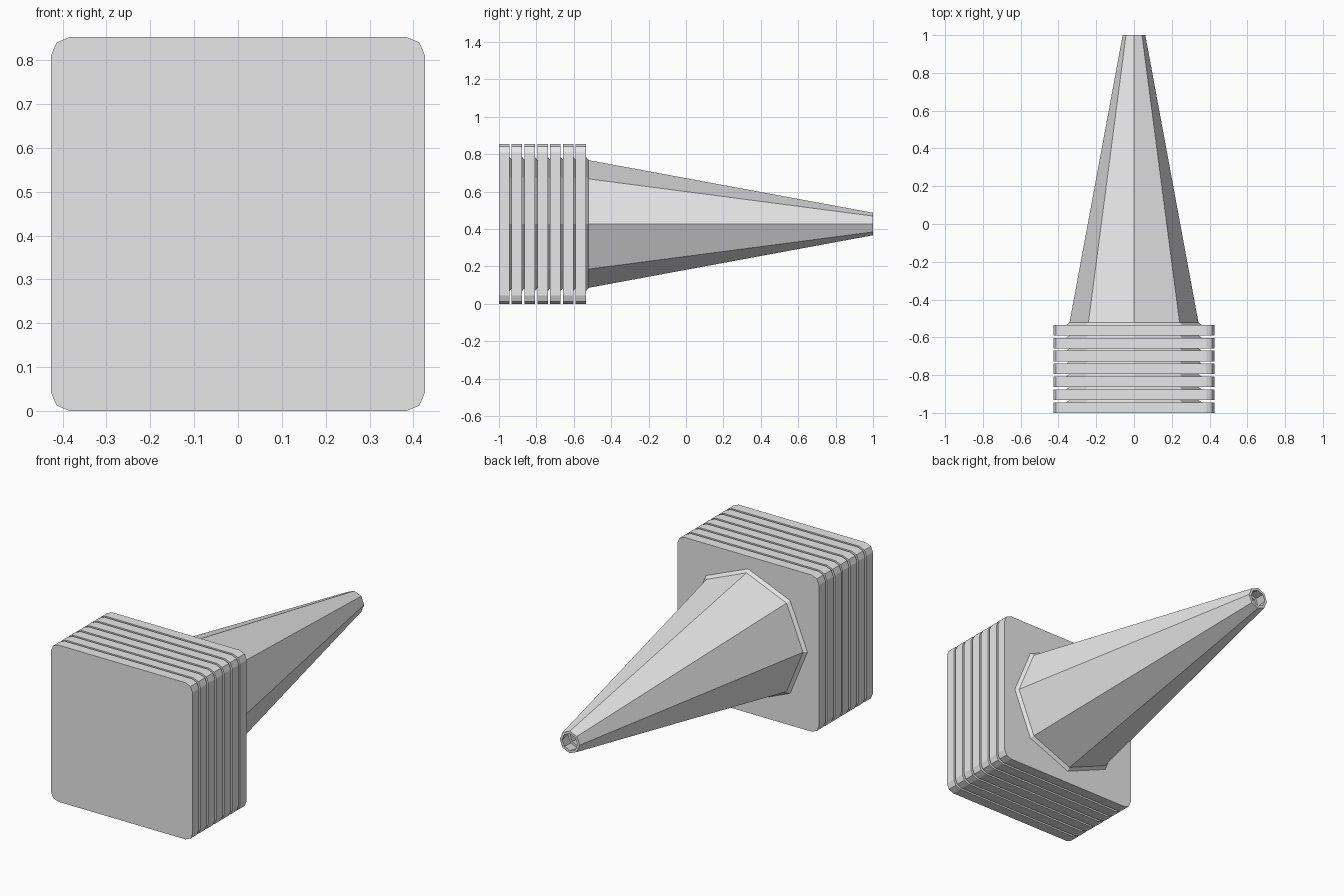
import bpy
import bmesh
from math import sin, cos, pi
from mathutils import Matrix, Vector

cube = bpy.data.objects.get("Cube")
if cube:
    bpy.data.objects.remove(cube, do_unlink=True)

COUNT, STEP = 7, 0.0683
HALF, THICK = 0.4265, 0.056
LENGTH = 2 - STEP * (COUNT - 1)
SIDES = 8

grey = bpy.data.materials.new("light grey")
grey.use_nodes = True
grey.diffuse_color = (0.8, 0.8, 0.8, 1)
grey.node_tree.nodes["Principled BSDF"].inputs["Base Color"].default_value = (0.8, 0.8, 0.8, 1)


def finish(bm, name, y):
    bmesh.ops.recalc_face_normals(bm, faces=bm.faces)
    mesh = bpy.data.meshes.new(name)
    bm.to_mesh(mesh)
    bm.free()
    mesh.materials.append(grey)
    obj = bpy.data.objects.new(name, mesh)
    obj.location = (0, y, HALF)
    bpy.context.collection.objects.link(obj)


def base_plate(y, name):
    # Square slab with rounded corners along its depth
    bm = bmesh.new()
    size = Matrix.Diagonal((HALF * 2, THICK, HALF * 2, 1))
    bmesh.ops.create_cube(bm, size=1, matrix=Matrix.Translation((0, THICK / 2, 0)) @ size)
    corners = [e for e in bm.edges
               if abs((e.verts[0].co - e.verts[1].co).normalized().y) > 0.9]
    bmesh.ops.bevel(bm, geom=corners, offset=0.043, segments=2,
                    profile=0.5, affect='EDGES')
    finish(bm, name, y)


def hollow_cone(y, name):
    # Eight-sided tapered shell with a small flare where it meets the plate
    profile = [(0.358, 0.03), (0.358, THICK), (0.341, 0.07), (0.06, LENGTH),
               (0.046, LENGTH), (0.334, 0.03)]
    bm = bmesh.new()
    rings = []
    for r, d in profile:
        rings.append([bm.verts.new(Vector((r * sin(2 * pi * i / SIDES), d,
                                           r * cos(2 * pi * i / SIDES))))
                      for i in range(SIDES)])
    for k, ring in enumerate(rings):
        after = rings[(k + 1) % len(rings)]
        for i in range(SIDES):
            j = (i + 1) % SIDES
            bm.faces.new((ring[i], ring[j], after[j], after[i]))
    finish(bm, name, y)


# Nested stack lying on its side
for n in range(COUNT):
    start = -1 + n * STEP
    base_plate(start, f"base_plate_{n + 1}")
    hollow_cone(start, f"cone_{n + 1}")
